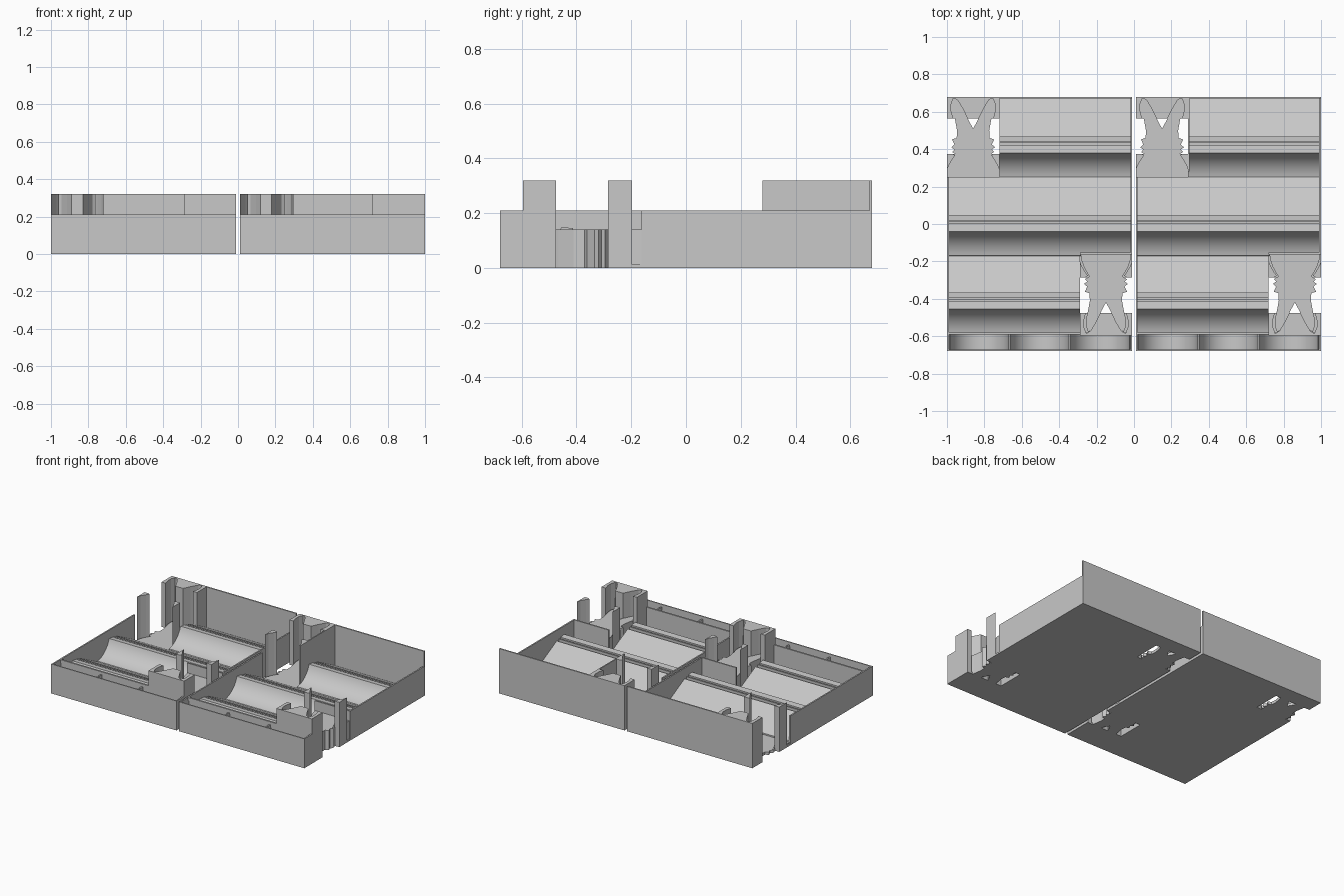
import bpy, bmesh, math

if "Cube" in bpy.data.objects:
    bpy.data.objects.remove(bpy.data.objects["Cube"])

grey = bpy.data.materials.new("plain grey")
grey.diffuse_color = (0.58, 0.58, 0.58, 1)
grey.use_nodes = True
grey.node_tree.nodes["Principled BSDF"].inputs["Base Color"].default_value = grey.diffuse_color


def prism(name, pts, axis, a, b):
    """Extrude a 2D outline along x, y or z from a to b."""
    place = {'x': lambda u, v, w: (w, u, v),
             'y': lambda u, v, w: (u, w, v),
             'z': lambda u, v, w: (u, v, w)}[axis]
    bm = bmesh.new()
    lo = [bm.verts.new(place(u, v, a)) for u, v in pts]
    hi = [bm.verts.new(place(u, v, b)) for u, v in pts]
    n = len(pts)
    bm.faces.new(lo)
    bm.faces.new(hi)
    for i in range(n):
        j = (i + 1) % n
        bm.faces.new((lo[i], lo[j], hi[j], hi[i]))
    bmesh.ops.recalc_face_normals(bm, faces=bm.faces)
    me = bpy.data.meshes.new(name)
    bm.to_mesh(me)
    bm.free()
    me.materials.append(grey)
    ob = bpy.data.objects.new(name, me)
    bpy.context.collection.objects.link(ob)
    return ob


def box(name, x0, x1, y0, y1, z0, z1):
    return prism(name, [(x0, y0), (x1, y0), (x1, y1), (x0, y1)], 'z', z0, z1)


def smooth(ob):
    bpy.ops.object.select_all(action='DESELECT')
    ob.select_set(True)
    bpy.context.view_layer.objects.active = ob
    bpy.ops.object.shade_smooth_by_angle(angle=math.radians(30))


def cut(ob, cutter):
    m = ob.modifiers.new("cut", 'BOOLEAN')
    m.operation = 'DIFFERENCE'
    m.solver = 'EXACT'
    m.object = cutter
    bpy.context.view_layer.objects.active = ob
    bpy.ops.object.modifier_apply(modifier=m.name)


# Right half of the eared figure outline: (offset from centre, y)
HALF = [(0.136, 0.25), (0.13, 0.285), (0.118, 0.32), (0.1, 0.352), (0.088, 0.37),
        (0.112, 0.385), (0.1, 0.398), (0.117, 0.41), (0.1, 0.425),
        (0.113, 0.452), (0.088, 0.46), (0.086, 0.5), (0.096, 0.555),
        (0.107, 0.6), (0.107, 0.635), (0.095, 0.668), (0.075, 0.655),
        (0.05, 0.61), (0.022, 0.55)]
FIGURE = HALF + [(0, 0.51)] + [(-u, v) for u, v in reversed(HALF)]


def bay_profile(y):
    """Card bay whose back edge is at y: ramp, grooved ridge, hollow scoop."""
    p = [(y, 0), (y, 0.03), (y - 0.205, 0.135), (y - 0.205, 0.115),
         (y - 0.228, 0.115), (y - 0.228, 0.14), (y - 0.238, 0.14),
         (y - 0.238, 0.125), (y - 0.248, 0.125), (y - 0.248, 0.145),
         (y - 0.29, 0.15)]
    r, a0, a1 = 0.166, math.radians(72), math.radians(10)
    for i in range(1, 13):
        t = a0 + (a1 - a0) * i / 12
        p.append((y - 0.29 - r * (math.sin(a0) - math.sin(t)),
                  0.15 - r * (math.cos(t) - math.cos(a0))))
    return p + [(y - 0.42, 0.035), (y - 0.42, 0)]


def pocket(label, x0, flip, floor):
    """Figure-shaped pocket with finger gaps on both sides."""
    s = -1 if flip else 1
    Y = (lambda v: 0.09 - v) if flip else (lambda v: v)
    cx, x1 = x0 + 0.14, x0 + 0.28
    outline = [(cx + s * u, Y(v)) for u, v in FIGURE]
    # the recess is a little larger than the figure plinth
    recess = [(cx + s * u * 1.1, Y(0.46 + (v - 0.46) * 1.035)) for u, v in FIGURE]
    prism(label + "_pocket_plinth", outline, 'z', 0, floor)
    cutter = prism(label + "_pocket_cutter", recess, 'z', 0.012, 0.5)
    for part, a, b in (("ear_block", 0.565, 0.685 if flip else 0.68),
                       ("body_block", 0.288, 0.375)):
        lo, hi = sorted((Y(a), Y(b)))
        cut(box(f"{label}_{part}", x0, x1, lo, hi, 0, 0.32), cutter)
    bpy.data.objects.remove(cutter)
    # thin base joining the body block to the next bay
    lo, hi = sorted((Y(0.25), Y(0.288)))
    box(label + "_pocket_base", x0, x1, lo, hi, 0, 0.012)


def trough_profile(x0, x1):
    """Row of three round token troughs."""
    w = (x1 - x0) / 3
    p = [(x0, 0)]
    for k in range(3):
        c = x0 + w * (k + 0.5)
        for i in range(17):
            t = math.pi * i / 16
            p.append((c - (w / 2 - 0.005) * math.cos(t), 0.19 - 0.17 * math.sin(t)))
    return p + [(x1, 0)]


def tray(side, xl):
    xr = xl + 0.99
    il, ir = xl + 0.01, xr - 0.01
    # three stepped card bays, shortened beside the pockets
    for name, y, a, b in (("back", 0.67, xl + 0.28, ir),
                          ("middle", 0.25, il, ir),
                          ("front", -0.165, il, xr - 0.28)):
        smooth(prism(f"{side}_{name}_bay", bay_profile(y), 'x', a, b))
    # outer walls
    box(side + "_back_wall", xl, xr, 0.67, 0.68, 0, 0.32)
    box(side + "_front_wall", xl, xr, -0.68, -0.672, 0, 0.21)
    box(side + "_left_wall", xl, il, -0.68, 0.25, 0, 0.21)
    box(side + "_right_wall", ir, xr, -0.16, 0.68, 0, 0.21)
    box(side + "_right_wall_front", ir, xr, -0.68, -0.475, 0, 0.21)
    box(side + "_token_divider", xl, xr, -0.592, -0.58, 0, 0.21)
    # wall behind the front pocket
    box(side + "_pocket_end_wall", xr - 0.28, xr, -0.162, -0.152, 0, 0.21)
    # token troughs along the front
    smooth(prism(side + "_token_troughs", trough_profile(il, ir), 'y', -0.673, -0.59))
    # pockets at opposite corners
    pocket(side + "_back", xl, False, 0.02)
    pocket(side + "_front", xr - 0.28, True, 0.14)


tray("left", -1.0)
tray("right", 0.01)
# tall screen beside the right tray's back pocket
box("right_pocket_screen", 0.288, 0.296, 0.28, 0.675, 0, 0.32)
